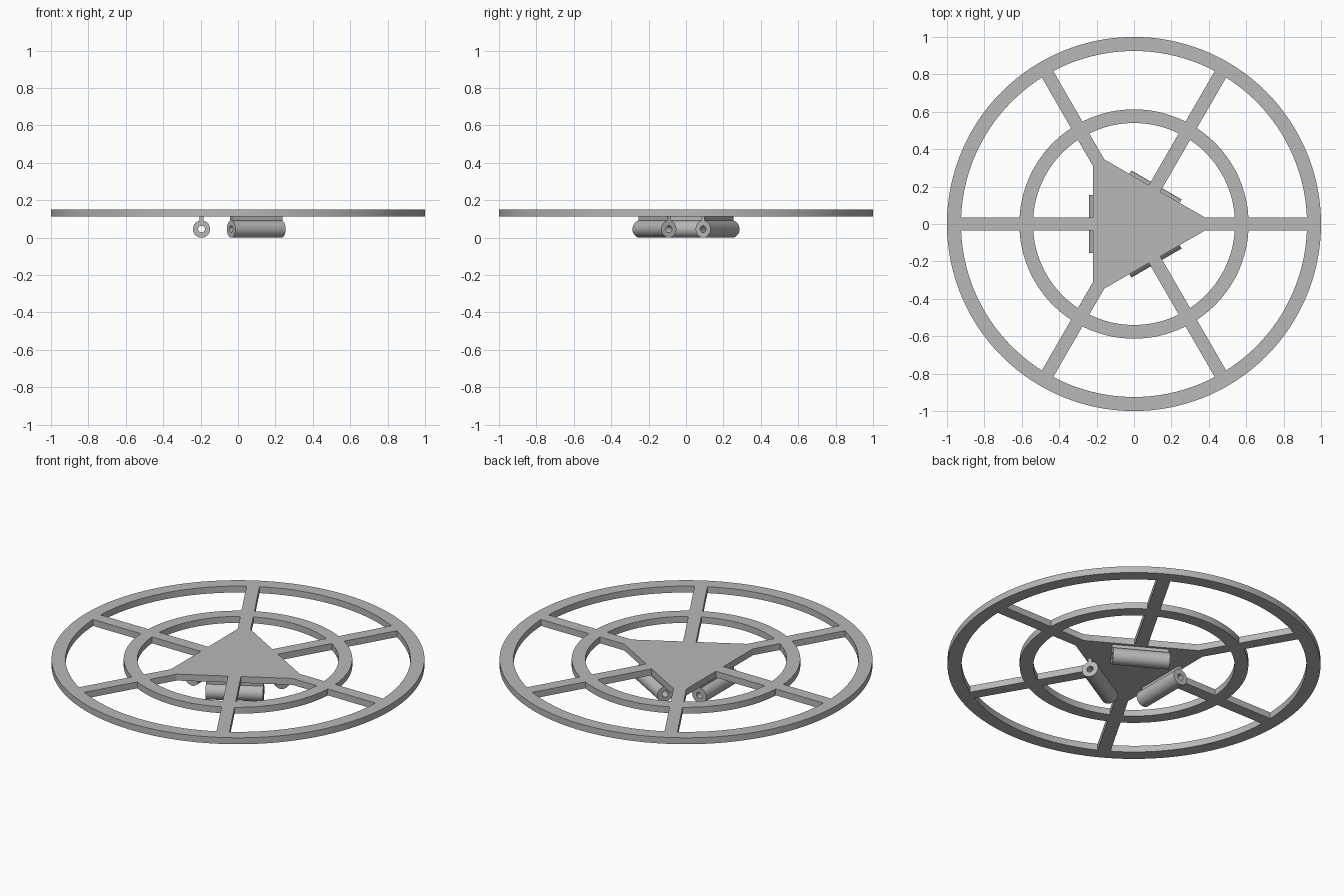
import bpy
import bmesh
from math import pi, cos, sin, radians
from mathutils import Matrix

if "Cube" in bpy.data.objects:
    bpy.data.objects.remove(bpy.data.objects["Cube"], do_unlink=True)

# Wheel levels and tube sizes
BASE, TOP = 0.112, 0.15
TUBE_R, BORE_R, TUBE_LEN, TUBE_DIST = 0.046, 0.018, 0.31, 0.195

grey = bpy.data.materials.new("plain grey")
grey.use_nodes = True
grey.diffuse_color = (0.48, 0.48, 0.48, 1)
grey.node_tree.nodes["Principled BSDF"].inputs["Base Color"].default_value = (0.48, 0.48, 0.48, 1)


def make_object(name, bm):
    bmesh.ops.recalc_face_normals(bm, faces=bm.faces)
    mesh = bpy.data.meshes.new(name)
    bm.to_mesh(mesh)
    bm.free()
    mesh.materials.append(grey)
    obj = bpy.data.objects.new(name, mesh)
    bpy.context.collection.objects.link(obj)
    return obj


def ring(name, inner, outer, low, high, sides):
    """Hollow cylinder about z with a rectangular section."""
    bm = bmesh.new()
    section = [(inner, low), (outer, low), (outer, high), (inner, high)]
    loops = []
    for i in range(sides):
        a = 2 * pi * i / sides
        loops.append([bm.verts.new((r * cos(a), r * sin(a), z)) for r, z in section])
    for i in range(sides):
        a, b = loops[i], loops[(i + 1) % sides]
        for k in range(4):
            n = (k + 1) % 4
            bm.faces.new((a[k], b[k], b[n], a[n]))
    return make_object(name, bm)


def prism(name, outline, low, high):
    """Flat outline extruded upwards."""
    bm = bmesh.new()
    face = bm.faces.new([bm.verts.new((x, y, low)) for x, y in outline])
    top = bmesh.ops.extrude_face_region(bm, geom=[face])["geom"]
    verts = [v for v in top if isinstance(v, bmesh.types.BMVert)]
    bmesh.ops.translate(bm, verts=verts, vec=(0, 0, high - low))
    return make_object(name, bm)


def bar(name, length, width, low, high):
    x, y = length / 2, width / 2
    return prism(name, [(-x, -y), (x, -y), (x, y), (-x, y)], low, high)


def smooth(obj):
    bpy.ops.object.select_all(action="DESELECT")
    obj.select_set(True)
    bpy.context.view_layer.objects.active = obj
    bpy.ops.object.shade_smooth_by_angle(angle=radians(30))


# Wheel: rim, inner ring, crossing spokes and triangular hub joined into one solid
wheel = ring("wheel_frame", 0.925, 1.0, BASE, TOP, 128)
parts = [ring("inner_ring", 0.54, 0.613, BASE, TOP, 128)]
for i in range(3):
    spoke = bar("spoke", 1.92, 0.07, BASE, TOP)
    spoke.data.transform(Matrix.Rotation(i * pi / 3, 4, "Z"))
    parts.append(spoke)
corners = [(0.44 * cos(i * 2 * pi / 3), 0.44 * sin(i * 2 * pi / 3)) for i in range(3)]
parts.append(prism("hub_plate", corners, BASE, TOP))

for part in parts:
    union = wheel.modifiers.new("union", "BOOLEAN")
    union.operation = "UNION"
    union.solver = "EXACT"
    union.object = part
graph = bpy.context.evaluated_depsgraph_get()
joined = bpy.data.meshes.new_from_object(wheel.evaluated_get(graph))
wheel.modifiers.clear()
wheel.data = joined
for part in parts:
    bpy.data.objects.remove(part, do_unlink=True)
smooth(wheel)

# Three bored tubes hung by thin fins below the hub, one along each edge
for side, angle in (("right", pi), ("back", pi / 3), ("front", -pi / 3)):
    place = Matrix.Rotation(angle, 4, "Z") @ Matrix.Translation((TUBE_DIST, 0, 0))
    tube = ring(side + "_tube", BORE_R, TUBE_R, -TUBE_LEN / 2, TUBE_LEN / 2, 40)
    tube.data.transform(place @ Matrix.Translation((0, 0, TUBE_R)) @ Matrix.Rotation(pi / 2, 4, "X"))
    smooth(tube)
    fin = bar(side + "_fin", TUBE_LEN, 0.02, 0.08, BASE + 0.005)
    fin.data.transform(place @ Matrix.Rotation(pi / 2, 4, "Z"))
